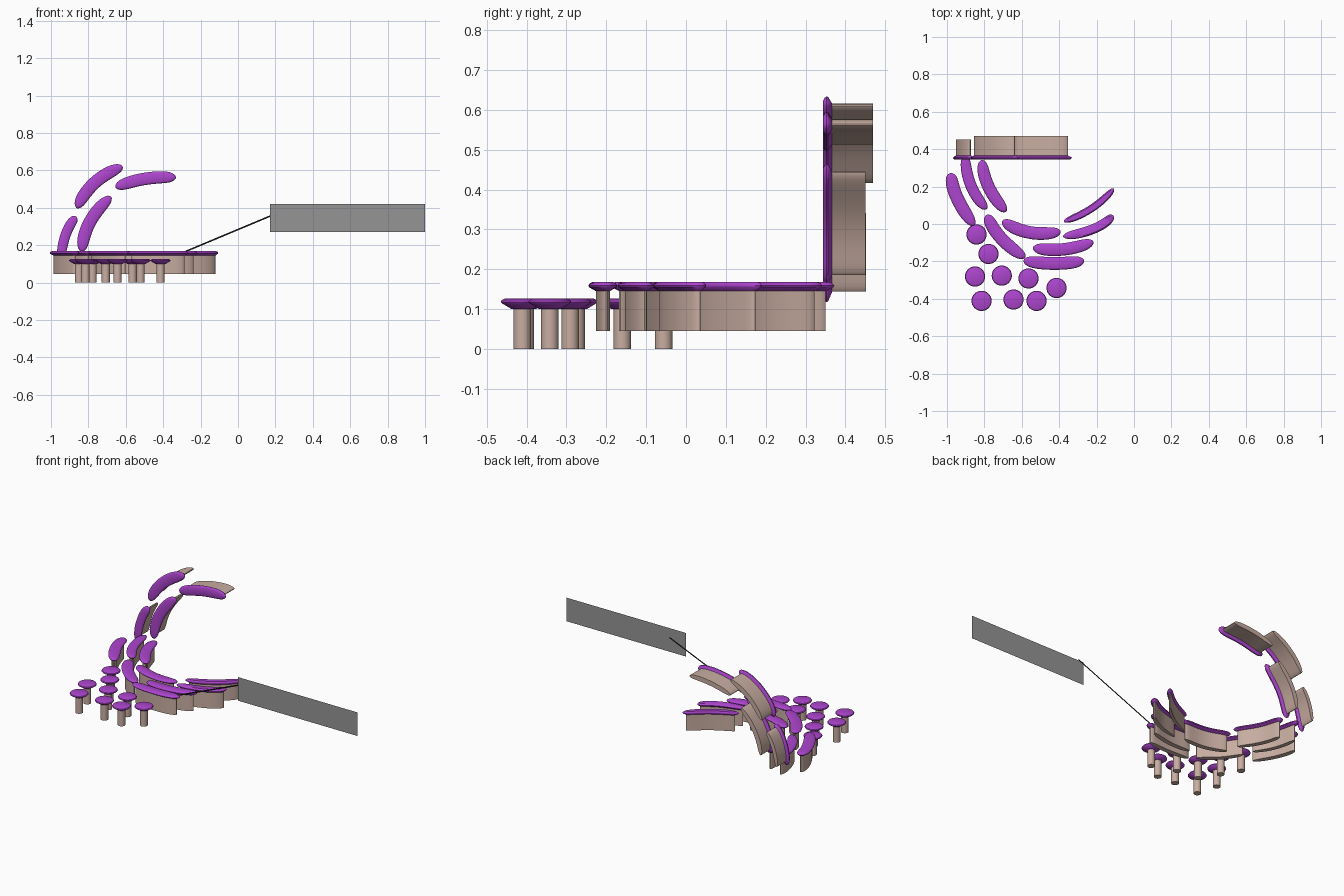
import bpy, bmesh, math
from mathutils import Vector

if "Cube" in bpy.data.objects:
    bpy.data.objects.remove(bpy.data.objects["Cube"])


def material(name, color):
    m = bpy.data.materials.new(name)
    m.diffuse_color = (*color, 1)
    m.use_nodes = True
    m.node_tree.nodes["Principled BSDF"].inputs["Base Color"].default_value = m.diffuse_color
    return m


PURPLE = material("purple", (0.42, 0.06, 0.62))
BEIGE = material("beige", (0.58, 0.42, 0.36))
BLACK = material("black", (0.01, 0.01, 0.01))
GREY = material("grey", (0.3, 0.3, 0.3))


def finish(bm, name, mat, smooth=True):
    bmesh.ops.recalc_face_normals(bm, faces=bm.faces)
    me = bpy.data.meshes.new(name)
    bm.to_mesh(me)
    bm.free()
    ob = bpy.data.objects.new(name, me)
    bpy.context.collection.objects.link(ob)
    me.materials.append(mat)
    if smooth:
        bpy.ops.object.select_all(action='DESELECT')
        bpy.context.view_layer.objects.active = ob
        ob.select_set(True)
        bpy.ops.object.shade_smooth_by_angle(angle=math.radians(35))
    return ob


def banana(path, width, inset, n=20):
    """Left and right edge points of a curved, round-ended strip."""
    a, m, b = (Vector(p) for p in path)
    ext = 0.025 - inset
    length = (m - a).length + (b - m).length
    e = ext / length
    left, right = [], []
    for i in range(n + 1):
        s = -math.cos(math.pi * i / n)
        t = 0.5 + s * (0.5 + e)
        p = a * (2 * (t - .5) * (t - 1)) + m * (4 * t * (1 - t)) + b * (2 * t * (t - .5))
        d = (a * (4 * t - 3) + m * (4 - 8 * t) + b * (4 * t - 1)).normalized()
        w = width * max(0.02, 1 - abs(s) ** 5) ** 0.5
        nrm = Vector((-d.y, d.x)) * w
        left.append(p + nrm)
        right.append(p - nrm)
    return left, right


def loft(name, path, width, rings, place, mat):
    """Stack banana outlines: rings of (width factor, end inset, height)."""
    bm = bmesh.new()
    loops = []
    for f, inset, h in rings:
        l, r = banana(path, width * f, inset)
        loops.append([bm.verts.new(place(p.x, p.y, h)) for p in l + r[::-1]])
    k = len(loops[0])
    for lo, hi in zip(loops, loops[1:]):
        for i in range(k):
            j = (i + 1) % k
            bm.faces.new((lo[i], lo[j], hi[j], hi[i]))
    for lp in (loops[0], loops[-1]):
        for i in range(k // 2 - 1):
            bm.faces.new((lp[i], lp[i + 1], lp[k - 2 - i], lp[k - 1 - i]))
    finish(bm, name, mat)


def fold(name, path, width, base, place):
    loft(name + "_wall", path, width, [(.45, .02, base), (.45, .02, .146)], place, BEIGE)
    loft(name + "_cap", path, width,
         [(.45, .02, .145), (.96, .002, .155), (1, 0, .159), (.92, .004, .164), (.7, .012, .168)],
         place, PURPLE)


# flat folds lying over the floor: three path points, half width
floor_folds = [
    ([(-.976, .254), (-.949, .147), (-.874, .019)], .035),
    ([(-.901, .345), (-.874, .211), (-.805, .099)], .030),
    ([(-.810, .318), (-.778, .200), (-.703, .088)], .033),
    ([(-.778, .029), (-.714, -.072), (-.607, -.163)], .034),
    ([(-.682, .003), (-.559, -.045), (-.420, -.045)], .034),
    ([(-.516, -.131), (-.382, -.136), (-.243, -.104)], .033),
    ([(-.564, -.200), (-.425, -.211), (-.291, -.200)], .034),
    ([(-.350, .022), (-.227, .083), (-.125, .170)], .020),
    ([(-.345, -.061), (-.211, -.024), (-.125, .033)], .026),
]
for i, (path, w) in enumerate(floor_folds):
    fold(f"floor_fold_{i + 1}", path, w, .045, lambda u, v, h: (u, v, h))

# upright folds facing the front: path in x and z
upright_folds = [
    ([(-.945, .150), (-.920, .260), (-.877, .337)], .027, .060),
    ([(-.832, .190), (-.793, .322), (-.700, .440)], .034, .062),
    ([(-.850, .422), (-.765, .535), (-.642, .610)], .034, .042),
    ([(-.631, .519), (-.497, .555), (-.358, .563)], .033, .042),
]
for i, (path, w, base) in enumerate(upright_folds):
    fold(f"upright_fold_{i + 1}", path, w, base, lambda u, v, h: (u, .512 - h, v))


def lathe(name, x, y, profile, mat, n=32):
    bm = bmesh.new()
    loops = [[bm.verts.new((x + r * math.cos(2 * math.pi * i / n),
                            y + r * math.sin(2 * math.pi * i / n), z)) for i in range(n)]
             for r, z in profile]
    for lo, hi in zip(loops, loops[1:]):
        for i in range(n):
            j = (i + 1) % n
            bm.faces.new((lo[i], lo[j], hi[j], hi[i]))
    bm.faces.new(loops[0])
    bm.faces.new(loops[-1])
    finish(bm, name, mat)


# round tubules on stems
for i, (x, y) in enumerate([(-.842, -.056), (-.778, -.160), (-.850, -.281), (-.707, -.276),
                            (-.564, -.291), (-.414, -.342), (-.815, -.411), (-.644, -.404),
                            (-.521, -.411)]):
    lathe(f"tubule_stem_{i + 1}", x, y, [(.022, 0), (.022, .101)], BEIGE)
    lathe(f"tubule_cap_{i + 1}", x, y,
          [(.027, .1), (.052, .115), (.054, .118), (.051, .123), (.042, .127)], PURPLE)


def quad(name, pts, mat):
    bm = bmesh.new()
    bm.faces.new([bm.verts.new(p) for p in pts])
    finish(bm, name, mat, False)


# blank label plate and its pointer line
y = -.243
quad("label_plate", [(.17, y, .272), (1, y, .272), (1, y, .42), (.17, y, .42)], GREY)
y = -.194
quad("pointer_line", [(-.283, y, .161), (.25, y, .384), (.25, y, .393), (-.283, y, .170)], BLACK)
